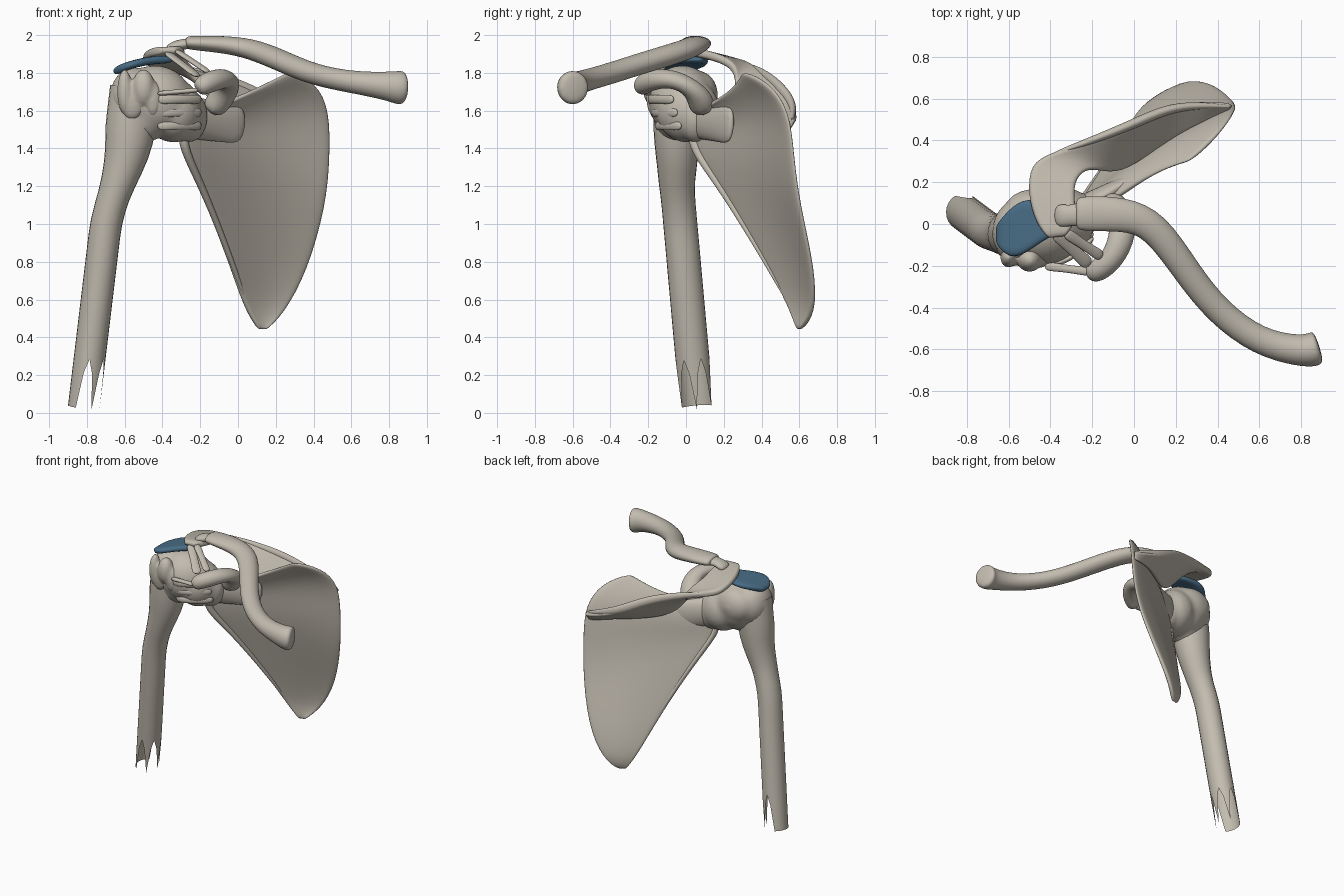
import bpy, bmesh
from math import cos, sin, pi
from mathutils import Vector

cube = bpy.data.objects.get("Cube")
if cube:
    bpy.data.objects.remove(cube)


def material(name, color):
    mat = bpy.data.materials.new(name)
    mat.use_nodes = True
    mat.diffuse_color = color
    mat.node_tree.nodes["Principled BSDF"].inputs["Base Color"].default_value = color
    return mat


bone = material("bone", (.54, .5, .43, 1))
blue = material("bursa_blue", (.065, .15, .235, 1))


def finish(name, mesh_builder, mat=bone):
    bmesh.ops.recalc_face_normals(mesh_builder, faces=mesh_builder.faces)
    for face in mesh_builder.faces:
        face.smooth = True
    mesh = bpy.data.meshes.new(name)
    mesh_builder.to_mesh(mesh)
    mesh_builder.free()
    mesh.materials.append(mat)
    obj = bpy.data.objects.new(name, mesh)
    bpy.context.collection.objects.link(obj)
    return obj


def subdivide(obj):
    modifier = obj.modifiers.new("smooth", "SUBSURF")
    modifier.levels = modifier.render_levels = 2


def bridge(mesh_builder, rows, closed):
    """Fill quads between neighbouring rows of vertices."""
    for row, following in zip(rows, rows[1:]):
        for k in range(0 if closed else 1, len(row)):
            mesh_builder.faces.new((row[k - 1], row[k], following[k], following[k - 1]))


def rings(path, sides, up):
    """Loft elliptical rings along (x, y, z, half_width, half_height) stations."""
    mesh_builder = bmesh.new()
    points = [Vector(station[:3]) for station in path]
    loops = []
    for i, (*_, width, height) in enumerate(path):
        tangent = points[min(i + 1, len(points) - 1)] - points[max(i - 1, 0)]
        side = tangent.cross(Vector(up)).normalized()
        top = side.cross(tangent.normalized())
        angles = [2 * pi * k / sides for k in range(sides)]
        loops.append([mesh_builder.verts.new(
            points[i] + side * width * cos(angle) + top * height * sin(angle))
            for angle in angles])
    bridge(mesh_builder, loops, True)
    return mesh_builder, loops


def tube(name, path, up=(0, 0, 1)):
    mesh_builder, loops = rings(path, 10, up)
    mesh_builder.faces.new(loops[0])
    mesh_builder.faces.new(loops[-1])
    subdivide(finish(name, mesh_builder))


def sheet(name, edges, thickness, bow=0, columns=6, mat=bone):
    """Skin between pairs of edge points, bowed backwards, then thickened."""
    mesh_builder = bmesh.new()
    rows = []
    for start, end in edges:
        start, end = Vector(start), Vector(end)
        depth = Vector((0, bow * (end - start).length, 0))
        steps = [column / columns for column in range(columns + 1)]
        rows.append([mesh_builder.verts.new(start.lerp(end, step) + depth * sin(pi * step))
                     for step in steps])
    bridge(mesh_builder, rows, False)
    obj = finish(name, mesh_builder, mat)
    solid = obj.modifiers.new("thickness", "SOLIDIFY")
    solid.thickness, solid.offset = thickness, 0
    subdivide(obj)


def lumps(name, blobs, voxel, passes):
    """Fuse ellipsoids, given by centre and radii, into one soft mass."""
    mesh_builder = bmesh.new()
    for centre, radii in blobs:
        made = bmesh.ops.create_uvsphere(
            mesh_builder, u_segments=24, v_segments=16, radius=1)["verts"]
        bmesh.ops.scale(mesh_builder, vec=radii, verts=made)
        bmesh.ops.translate(mesh_builder, vec=centre, verts=made)
    obj = finish(name, mesh_builder)
    fuse = obj.modifiers.new("fuse", "REMESH")
    fuse.mode, fuse.voxel_size, fuse.use_smooth_shade = "VOXEL", voxel, True
    soften = obj.modifiers.new("soften", "SMOOTH")
    soften.factor, soften.iterations = .5, passes


def ease(value, low, high):
    """Smooth step from zero at low to one at high."""
    t = min(max((value - low) / (high - low), 0), 1)
    return t * t * (3 - 2 * t)


# Clavicle: S-shaped bone, flat at the outer end and knobbed at the inner end
tube("clavicle", [
    (-.28, .05, 1.96, .07, .03), (-.26, .05, 1.96, .09, .04), (-.05, .05, 1.95, .09, .05),
    (.1, 0, 1.92, .08, .06), (.26, -.24, 1.85, .07, .06), (.4, -.42, 1.79, .07, .06),
    (.6, -.57, 1.75, .07, .06), (.8, -.61, 1.73, .08, .08), (.86, -.6, 1.72, .09, .1),
    (.89, -.59, 1.72, .08, .08)])

# Scapula blade: lateral edge to medial edge, from the upper border down to the tip
blade = [
    ((-.05, .14, 1.64), (.27, .3, 1.81)), ((-.2, .06, 1.6), (.42, .44, 1.75)),
    ((-.31, .03, 1.5), (.49, .55, 1.6)), ((-.31, .03, 1.4), (.49, .57, 1.35)),
    ((-.21, .18, 1.2), (.47, .6, 1.1)), ((-.05, .42, .8), (.37, .68, .75)),
    ((.03, .55, .56), (.24, .68, .52)), ((.11, .59, .44), (.15, .6, .44))]
sheet("scapula_blade", blade, .03, .06, 8)
tube("scapula_lateral_border", [
    (x + .02, y + .01, z, .03 - .005 * i, .035 - .005 * i)
    for i, ((x, y, z), _) in enumerate(blade[2:7])], up=(0, 1, 0))

# Neck swelling from the blade into the socket, thinning as it leaves the joint
tube("scapula_neck", [
    (-.36 + .4 * t, .25 * t, 1.58 - .06 * t, .09 - .07 * t, .125 - .02 * t)
    for t in (0, .25, .5, .75, 1)])

# Scapular spine running out into the acromion, free edge to root edge
spine = [
    ((-.41, -.07, 1.92), (-.33, -.06, 1.92)), ((-.47, 0, 1.91), (-.28, 0, 1.92)),
    ((-.51, .14, 1.89), (-.28, .1, 1.9)), ((-.5, .29, 1.85), (-.29, .2, 1.87)),
    ((-.4, .34, 1.84), (-.23, .27, 1.81)), ((-.2, .41, 1.8), (-.15, .25, 1.68)),
    ((0, .49, 1.74), (-.05, .25, 1.56)), ((.15, .56, 1.66), (.15, .4, 1.54)),
    ((.3, .58, 1.6), (.3, .49, 1.54)), ((.48, .57, 1.55), (.46, .55, 1.5))]
sheet("scapular_spine_and_acromion", spine, .045)
tube("scapular_spine_ridge", [
    (x, y - .01, z, .025 * size, .035 * size)
    for ((x, y, z), _), size in zip(spine[4:], (.4, .8, 1, 1, .8, .3))])

# Coracoid process hooking forward from the scapular neck
tube("coracoid_process", [
    (-.22, -.24, 1.71, .04, .04), (-.18, -.23, 1.74, .06, .06), (-.1, -.17, 1.77, .06, .06),
    (-.05, -.05, 1.77, .07, .05), (-.06, .06, 1.7, .08, .06), (-.15, .1, 1.59, .09, .08)])

# Humeral head with its joint capsule, and the tubercles in front
lumps("humeral_head_and_capsule", [
    ((-.44, -.02, 1.65), (.2, .18, .19)), ((-.55, -.04, 1.67), (.13, .16, .16)),
    ((-.34, .01, 1.6), (.15, .17, .17)), ((-.26, .05, 1.57), (.1, .1, .14)),
    ((-.47, .07, 1.68), (.15, .1, .13)), ((-.5, -.04, 1.58), (.14, .13, .15))], .014, 14)
lumps("tubercles", [
    ((-.6, -.16, 1.7), (.04, .05, .12)), ((-.5, -.17, 1.72), (.06, .06, .1)),
    ((-.45, -.16, 1.66), (.05, .05, .1)), ((-.56, -.16, 1.65), (.07, .04, .1))], .011, 8)

# Humerus shaft: leans outward going down and flares into the head
heights = [1.72 - .071 * i for i in range(21)] + [.03]
shaft, loops = rings([
    (.12 * z - .82 + .07 * ease(z, .95, 1.45), .06 - .09 * min(z, 1.2), z,
     .084 + .05 * ease(z, 1.1, 1.55), .09 + .035 * ease(z, 1.1, 1.55))
    for z in heights], 24, (0, 1, 0))
# Splinters: the broken lower rim is cut back into teeth, except on the outer side
for k, (upper, lower) in enumerate(zip(loops[-2], loops[-1])):
    if lower.co.x > -.85:
        lower.co = lower.co.lerp(upper.co, (0, .7, .97, .7)[k % 4])
finish("humerus_shaft", shaft)


def band(name, start, end, width, bulge=0):
    """Flat ligament; bulging ones stand upright and curve forward."""
    start, end = Vector(start), Vector(end)
    path = []
    for t, flare in ((0, 1.3), (.3, 1), (.7, 1), (1, 1.3)):
        point = start.lerp(end, t)
        point.y -= bulge * sin(pi * t)
        size = (.014, width * flare) if bulge else (width * flare, .014)
        path.append((*point, *size))
    tube(name, path)


# Ligaments crossing the joint
band("coracoacromial_band_outer", (-.38, -.04, 1.91), (-.21, -.2, 1.78), .03)
band("coracoacromial_band_inner", (-.33, -.04, 1.92), (-.15, -.16, 1.8), .025)
band("coracohumeral_band", (-.43, -.2, 1.69), (-.2, -.23, 1.71), .02)
for i, level in enumerate(("upper", "middle", "lower")):
    z = 1.66 - .07 * i
    band(level + "_glenohumeral_band", (-.43, -.19 + .02 * i, z), (-.19, -.06 + .02 * i, z),
         .023, .05)

# Joint capsule between acromion and clavicle
tube("acromioclavicular_joint", [
    (-.38, .04, 1.92, .05, .02), (-.34, .04, 1.94, .06, .03), (-.3, .04, 1.95, .05, .03),
    (-.23, .05, 1.96, .07, .03)])

# Bursa cushion under the acromion, arched across the head
sheet("subacromial_bursa", [
    ((x, front, z), (x, back, z)) for x, front, back, z in (
        (-.66, -.09, -.01, 1.8), (-.61, -.16, .06, 1.83), (-.54, -.16, .12, 1.85),
        (-.45, -.09, .12, 1.87), (-.34, -.03, .09, 1.87))], .042, 0, 4, blue)
